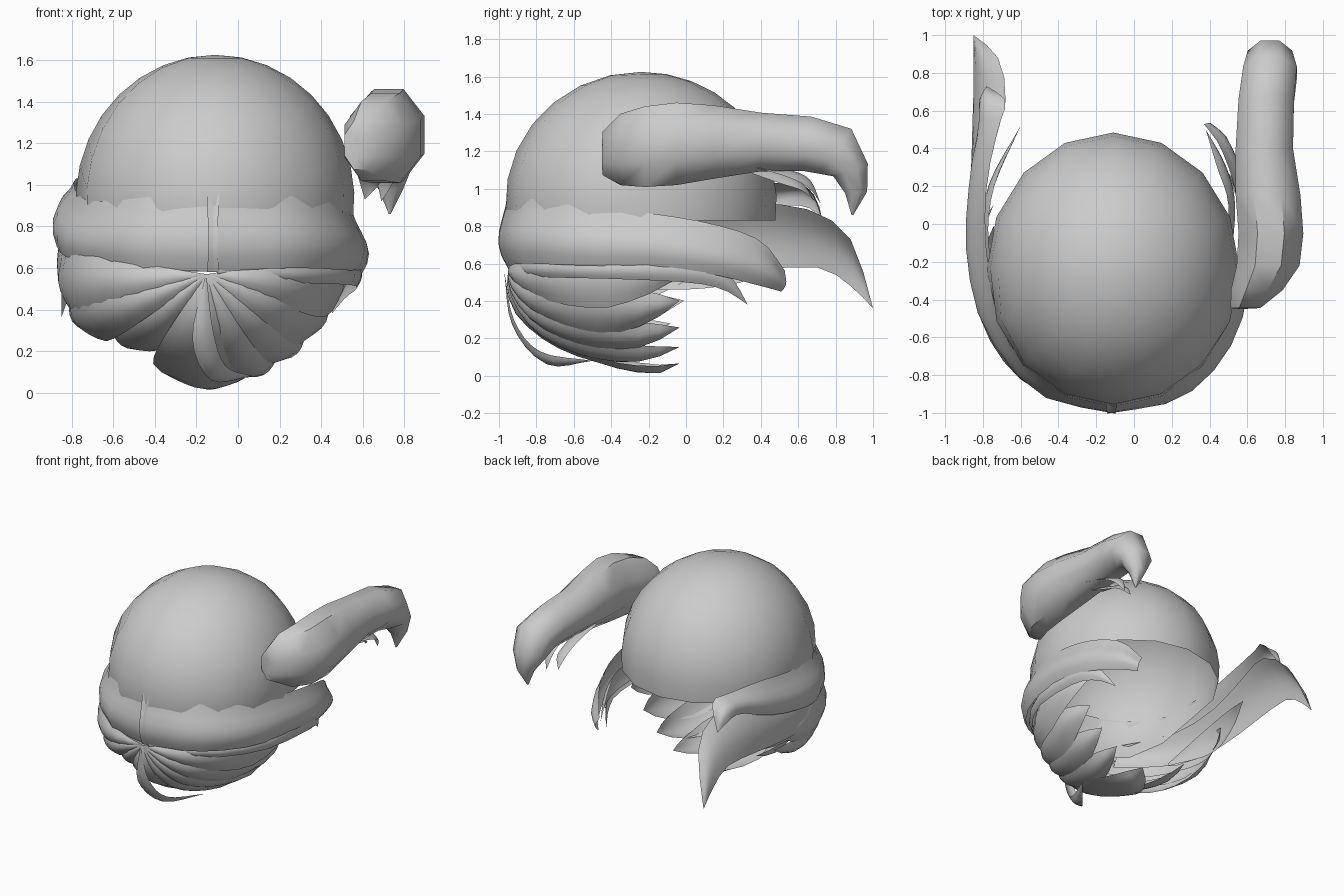
import bpy
from math import sin, cos, pi, acos, radians
from mathutils import Vector

HEAD = Vector((-0.11, -0.24, 0.75))


def make(name, verts, faces):
    me = bpy.data.meshes.new(name)
    me.from_pydata([tuple(v) for v in verts], [], faces)
    me.update()
    ob = bpy.data.objects.new(name, me)
    bpy.context.collection.objects.link(ob)
    bpy.ops.object.select_all(action='DESELECT')
    ob.select_set(True)
    bpy.context.view_layer.objects.active = ob
    bpy.ops.object.mode_set(mode='EDIT')
    bpy.ops.mesh.select_all(action='SELECT')
    bpy.ops.mesh.remove_doubles(threshold=0.0005)
    bpy.ops.object.mode_set(mode='OBJECT')
    bpy.ops.object.shade_smooth_by_angle(angle=radians(50))
    return ob


def grid_faces(rows, cols, wrap=False):
    return [(r * cols + c, r * cols + (c + 1) % cols,
             (r + 1) * cols + (c + 1) % cols, (r + 1) * cols + c)
            for r in range(rows - 1) for c in range(cols if wrap else cols - 1)]


def spline(pts, n):
    # Catmull-Rom curve through the points
    p = [Vector(q) for q in pts]
    p = [2 * p[0] - p[1]] + p + [2 * p[-1] - p[-2]]
    out = []
    for i in range(n + 1):
        u = i / n * (len(p) - 3)
        k = min(int(u), len(p) - 4)
        t = u - k
        a, b, c, d = p[k:k + 4]
        out.append(0.5 * (2 * b + (c - a) * t + (2 * a - 5 * b + 4 * c - d) * t * t
                          + (3 * b - a - 3 * c + d) * t ** 3))
    return out


def sheet(name, top, bottom, bulge, n=12, m=6, skew=1.0):
    # hair lock spanned between two edges and puffed outwards
    verts = []
    A, B = spline(top, n), spline(bottom, n)
    for i, (a, b) in enumerate(zip(A, B)):
        j, k = max(i - 1, 0), min(i + 1, n)
        nor = (A[k] + B[k] - A[j] - B[j]).cross(b - a)
        out = (a + b) / 2 - HEAD
        nor = nor.normalized() if nor.length > 1e-6 else out.normalized()
        if nor.dot(out) < 0:
            nor = -nor
        size = min(1, (a - b).length / 0.2) * bulge
        for s in range(m + 1):
            verts.append(a.lerp(b, s / m) + nor * size * sin(pi * (s / m) ** skew))
    return make(name, verts, grid_faces(n + 1, m + 1))


# cap: dome reaching lower at the front than at the back
SEG, RINGS = 16, 9
verts = []
for r in range(RINGS + 1):
    for s in range(SEG):
        az = 2 * pi * s / SEG
        low = 0.83 if sin(az) > -0.1 else 0.83 - 0.25 * min(1, -sin(az) * 1.5)
        t = r / RINGS * acos((low - 0.93) / 0.70)
        verts.append((-0.11 + 0.67 * sin(t) * cos(az),
                      -0.24 + 0.725 * sin(t) * sin(az), 0.93 + 0.695 * cos(t)))
make("hair_cap", verts, grid_faces(RINGS + 1, SEG, True))

# right swept band and the tips below it
sheet("right_band",
      [(-.15, -.955, .97), (.22, -.85, .95), (.46, -.59, .91), (.55, -.2, .87),
       (.54, .15, .81), (.46, .4, .72), (.37, .53, .56)],
      [(-.15, -.955, .58), (.25, -.88, .6), (.51, -.57, .59), (.59, -.15, .58),
       (.57, .15, .54), (.47, .4, .48), (.39, .51, .45)], 0.05, n=16, skew=1.5)
sheet("right_under_lock",
      [(-.1, -.95, .6), (.28, -.82, .61), (.54, -.45, .61), (.58, 0, .62), (.52, .22, .55), (.45, .33, .38)],
      [(-.1, -.95, .57), (.28, -.8, .53), (.53, -.45, .52), (.57, 0, .5), (.52, .2, .46), (.45, .33, .38)], 0.035)
sheet("right_inner_lock",
      [(.48, -.2, .75), (.5, .1, .74), (.44, .3, .7), (.38, .5, .52)],
      [(.5, -.2, .6), (.52, .1, .57), (.48, .3, .54), (.38, .5, .52)], 0.03)

# left swept bands, longer than the right ones
sheet("left_band",
      [(-.09, -.955, .97), (-.46, -.84, .95), (-.7, -.56, .92), (-.78, -.15, .97),
       (-.78, .2, 1.03), (-.72, .5, 1.03), (-.68, .65, 1.01), (-.78, .73, .83)],
      [(-.09, -.955, .58), (-.5, -.86, .6), (-.78, -.5, .63), (-.87, -.15, .7),
       (-.85, .2, .78), (-.82, .5, .9), (-.82, .65, .9), (-.78, .73, .83)], 0.05, n=16, skew=1.5)
sheet("left_long_lock",
      [(-.5, -.78, .72), (-.74, -.45, .76), (-.8, -.05, .82), (-.76, .35, .91),
       (-.68, .65, .89), (-.72, .88, .73), (-.85, 1, .36)],
      [(-.5, -.83, .56), (-.79, -.45, .52), (-.86, -.05, .52), (-.86, .35, .56),
       (-.85, .7, .58), (-.85, .88, .48), (-.85, 1, .36)], 0.035)
sheet("left_inner_lock",
      [(-.7, -.45, .5), (-.77, -.1, .66), (-.74, .2, .68), (-.6, .52, .56)],
      [(-.7, -.45, .48), (-.8, -.1, .46), (-.74, .2, .48), (-.6, .52, .56)], 0.03)


# lower locks: fan of broad leaves from the front parting around a bowl
def fan_lock(name, ang, half, end, sx, sz, twist):
    edges = []
    for side in (1, -1):
        pts = []
        for i in range(10):
            u = i / 9
            th = radians(end) * u
            w = half * min(1, 2.0 * (1 - u) ** 0.65)
            a = radians(ang + side * w + twist * u ** 3)
            pts.append((-0.12 + sx * sin(th) * cos(a) - 0.03 * (1 - u),
                        -0.25 - 0.70 * cos(th), 0.57 + sz * sin(th) * sin(a)))
        edges.append(pts)
    sheet(name, edges[0], edges[1], 0.045, 12, 6)


# angle, half width, reach, side radius, drop radius, tip twist
FAN = [(-8, 19, 114, .62, .53, 10), (-30, 19, 108, .57, .52, 10),
       (-50, 17, 108, .54, .51, 10), (-69, 16, 108, .52, .51, 10),
       (-99, 26, 108, .56, .53, 10), (-131, 16, 104, .60, .44, -6),
       (-151, 16, 110, .71, .50, -8), (-173, 19, 120, .72, .52, -8)]
for i, f in enumerate(FAN):
    fan_lock(f"lower_lock_{i + 1}", *f)

# thin front curl
sheet("front_curl",
      [(-.15, -.97, .55), (-.12, -.92, .3), (-.06, -.78, .13), (.07, -.5, .08)],
      [(-.16, -.97, .55), (-.22, -.91, .26), (-.13, -.74, .06), (.07, -.5, .08)], 0.03)

# side ponytail: rings of (x, y, z, half width, half height, pitch)
RINGS_P = [(.57, -.45, 1.18, .01, .06, 0), (.59, -.445, 1.19, .08, .12, 0),
           (.65, -.35, 1.21, .14, .195, 0), (.71, -.22, 1.225, .17, .22, 0),
           (.725, -.05, 1.24, .175, .225, 0),
           (.71, .15, 1.25, .175, .2, 0), (.69, .4, 1.25, .155, .16, 0),
           (.70, .65, 1.24, .15, .15, 8), (.72, .80, 1.2, .145, .15, 35),
           (.72, .88, 1.1, .12, .1, 70), (.735, .91, .98, .06, .06, 85),
           (.73, .89, .86, .005, .005, 90)]
verts = []
for x, y, z, w, h, pitch in RINGS_P:
    p = radians(pitch)
    for s in range(8):
        a = 2 * pi * (s + 0.5) / 8
        v = 1.06 * h * sin(a)
        verts.append((x + 1.06 * w * cos(a), y + v * sin(p), z + v * cos(p)))
make("side_ponytail", verts, grid_faces(len(RINGS_P), 8, True) + [tuple(range(8))])

# small tips under the ponytail
sheet("ponytail_tip_1",
      [(.55, .3, 1.15), (.56, .5, 1.1), (.58, .62, 1.03), (.61, .69, .93)],
      [(.7, .3, 1.1), (.69, .5, 1.03), (.67, .62, .99), (.61, .69, .93)], 0.02)
sheet("ponytail_tip_2",
      [(.64, .35, 1.13), (.65, .55, 1.1), (.66, .66, 1.05), (.69, .72, .92)],
      [(.78, .35, 1.12), (.77, .55, 1.06), (.74, .66, 1.0), (.69, .72, .92)], 0.02)
